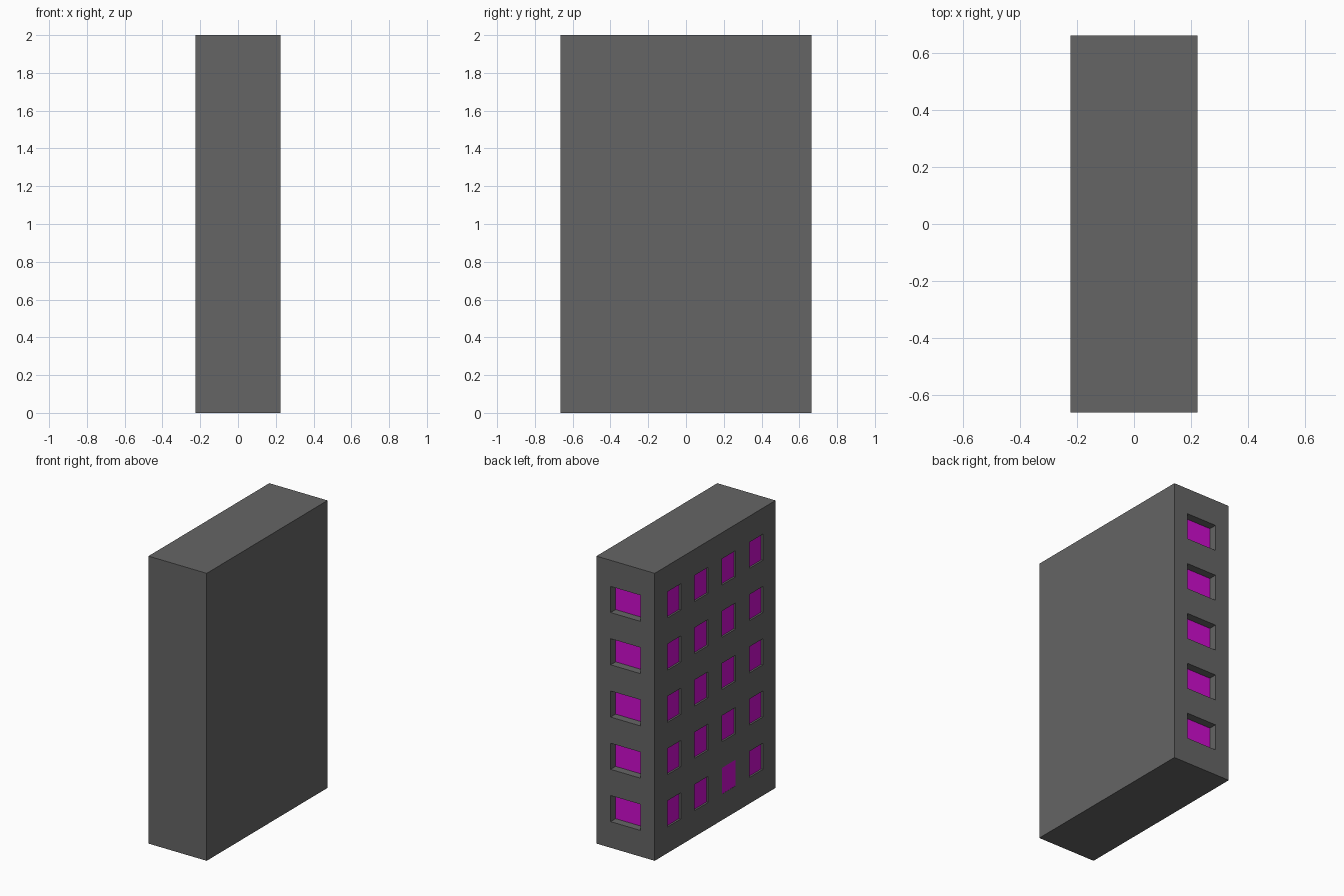
import bpy, bmesh
from mathutils import Vector

if "Cube" in bpy.data.objects:
    bpy.data.objects.remove(bpy.data.objects["Cube"])

HX, HY, H = 0.224, 0.664, 2.0
UP = Vector((0, 0, 1))


def material(name, rgb):
    m = bpy.data.materials.new(name)
    m.diffuse_color = (*rgb, 1)
    m.use_nodes = True
    m.node_tree.nodes["Principled BSDF"].inputs["Base Color"].default_value = m.diffuse_color
    return m


GREY = material("dark_grey_wall", (0.13, 0.13, 0.13))
MAGENTA = material("magenta_window", (0.62, 0.004, 0.62))


def finish(bm, name, mat):
    bmesh.ops.remove_doubles(bm, verts=bm.verts, dist=1e-5)
    me = bpy.data.meshes.new(name)
    bm.to_mesh(me)
    bm.free()
    me.materials.append(mat)
    bpy.context.collection.objects.link(bpy.data.objects.new(name, me))


def quad(bm, pts):
    bm.faces.new([bm.verts.new(p) for p in pts])


def wall(body, panes, normal, dist, us, vs, depth):
    """Wall grid seen from outside; every odd/odd cell is a recessed window."""
    n = Vector(normal)
    right = UP.cross(n)
    for i in range(len(us) - 1):
        for j in range(len(vs) - 1):
            cell = [(us[i], vs[j]), (us[i + 1], vs[j]),
                    (us[i + 1], vs[j + 1]), (us[i], vs[j + 1])]
            outer = [right * u + UP * v + n * dist for u, v in cell]
            if i % 2 and j % 2:
                inner = [p - n * depth(i, j) for p in outer]
                quad(panes, inner)
                for k in range(4):
                    m = (k + 1) % 4
                    quad(body, (outer[k], outer[m], inner[m], inner[k]))
            else:
                quad(body, outer)


body, panes = bmesh.new(), bmesh.new()
rows = [H * k / 11 for k in range(12)]          # five storeys

# Plain front and right walls
wall(body, panes, (0, -1, 0), HY, [-HX, HX], [0, H], None)
wall(body, panes, (1, 0, 0), HX, [-HY, HY], [0, H], None)

# Back wall: one column of deep windows
wall(body, panes, (0, 1, 0), HY, [-HX, -0.115, 0.115, HX], rows,
     lambda i, j: 0.055)

# Left wall: four columns of shallow windows, one of them almost flush
cols = [-HY]
for k in range(4):
    c = (k - 1.5) * 0.301
    cols += [c - 0.074, c + 0.074]
cols.append(HY)
wall(body, panes, (-1, 0, 0), HX, cols, rows,
     lambda i, j: 0.001 if (i, j) == (5, 1) else 0.013)

# Roof and base
corners = [(-HX, -HY), (HX, -HY), (HX, HY), (-HX, HY)]
quad(body, [(x, y, H) for x, y in corners])
quad(body, [(x, y, 0) for x, y in reversed(corners)])

finish(body, "building_walls", GREY)
finish(panes, "window_panes", MAGENTA)
